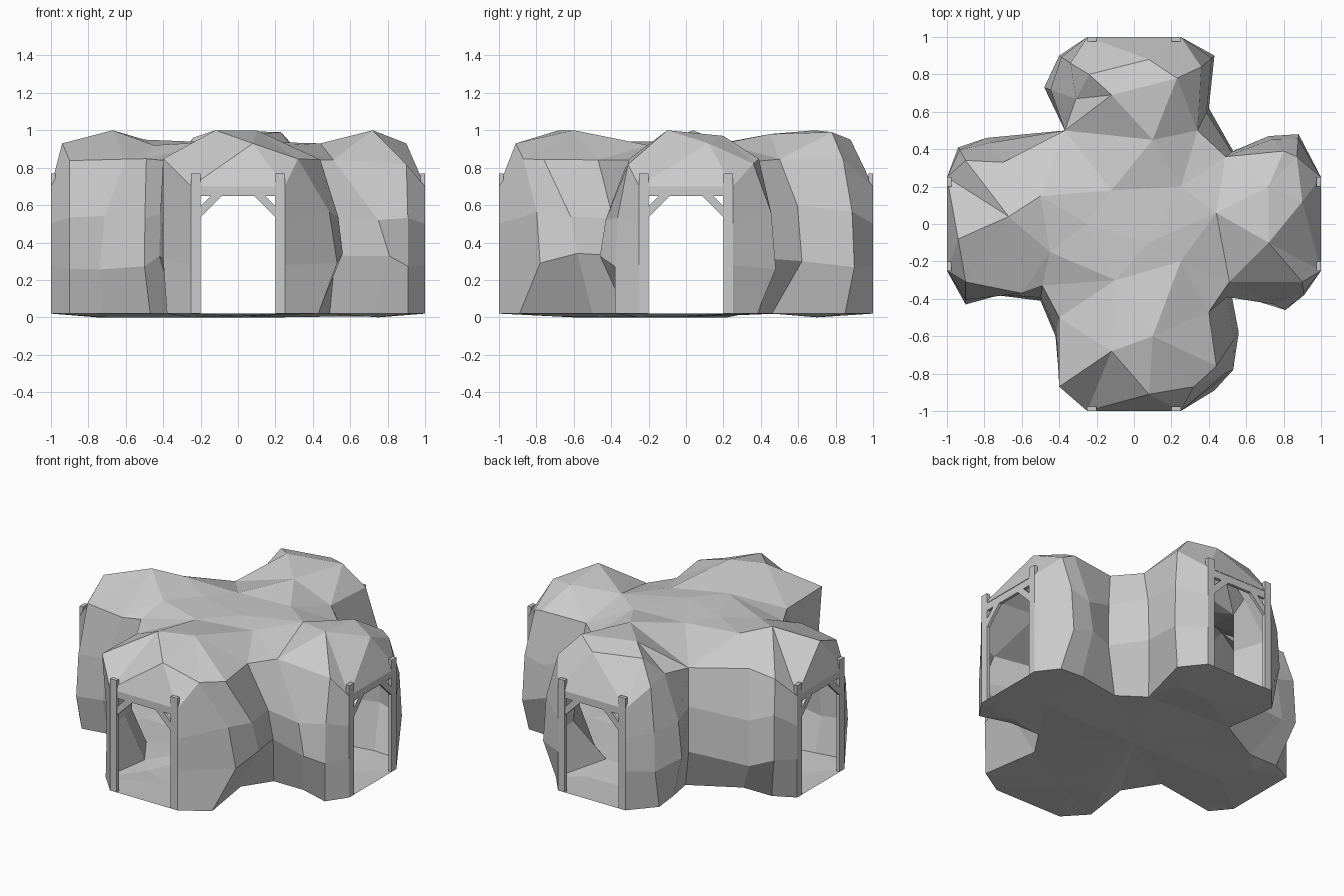
import bpy, bmesh, math, random
from mathutils import Vector, Matrix
from mathutils.geometry import delaunay_2d_cdt

if "Cube" in bpy.data.objects:
    bpy.data.objects.remove(bpy.data.objects["Cube"])

random.seed(4)

# Plan of the rock: five wall columns in each corner between two tunnel mouths,
# given at the ground, at the widest height and at the roof rim
BASE = [
    [(.43, -.89), (.37, -.50), (.49, -.32), (.71, -.32), (.91, -.38)],
    [(.90, .38), (.74, .39), (.44, .34), (.27, .46), (.37, .85)],
    [(-.39, .84), (-.37, .66), (-.34, .49), (-.65, .32), (-.86, .32)],
    [(-.90, -.37), (-.72, -.34), (-.47, -.30), (-.33, -.52), (-.38, -.86)],
]
WIDE = [
    [(.53, -.78), (.56, -.58), (.52, -.37), (.81, -.46), (.91, -.38)],
    [(.88, .48), (.72, .47), (.53, .39), (.40, .62), (.43, .90)],
    [(-.40, .90), (-.48, .73), (-.37, .50), (-.79, .46), (-.94, .41)],
    [(-.90, -.43), (-.74, -.38), (-.50, -.41), (-.42, -.60), (-.40, -.82)],
]
RIM = [
    [(.32, -.87), (.44, -.76), (.40, -.47), (.51, -.31), (.90, -.31)],
    [(.87, .36), (.80, .39), (.49, .36), (.34, .50), (.36, .84)],
    [(-.34, .86), (-.31, .67), (-.37, .50), (-.70, .33), (-.90, .34)],
    [(-.90, -.31), (-.60, -.37), (-.49, -.33), (-.40, -.50), (-.40, -.87)],
]
JAMBS = [((.25, -1), (1, -.25)), ((1, .25), (.25, 1)),
         ((-.25, 1), (-1, .25)), ((-1, -.25), (-.25, -1))]
# Roof bumps and dips
ROOF = [
    (-.67, .04, 1), (-.45, -.15, .92), (-.25, 0, .94), (.08, -.1, .94),
    (.44, .06, .93), (.72, -.1, 1), (.9, .12, .93), (-.94, -.08, .93),
    (-.12, .18, .93), (.25, .2, .93), (.1, .45, .98), (-.12, .69, 1),
    (.08, .88, .95), (.23, .78, .99), (-.12, -.68, 1), (.1, -.6, 1),
    (-.1, -.3, .94), (.25, -.2, .92), (.08, -.91, .93), (-.24, .8, .96),
    (.72, .2, .97), (-.5, .15, .95),
]
FLOOR = [(0, 0, 0), (.7, 0, .005), (-.7, 0, 0), (0, .7, 0), (0, -.7, .005),
         (.75, -.25, 0), (-.75, .22, 0), (.25, .7, 0), (-.25, -.6, 0)]


def make(name, bm):
    bmesh.ops.recalc_face_normals(bm, faces=bm.faces)
    me = bpy.data.meshes.new(name)
    bm.to_mesh(me)
    bm.free()
    ob = bpy.data.objects.new(name, me)
    bpy.context.collection.objects.link(ob)
    return ob


def fill(bm, loop, extra):
    """Triangulate a closed loop of vertices through extra inner points."""
    vs = loop + [bm.verts.new(p) for p in extra]
    res = delaunay_2d_cdt([v.co.xy for v in vs], [],
                          [list(range(len(loop)))], 1, 1e-5)
    for f in res[2]:
        ids = [res[3][i][0] for i in f]
        if len(set(ids)) == 3:
            bm.faces.new([vs[i] for i in ids])


# Rock shell: four corner walls, a faceted roof and a floor
bm = bmesh.new()
top, bottom = [], []
for base, wide, rim, (ja, jb) in zip(BASE, WIDE, RIM, JAMBS):
    mids = [Vector(w).lerp(Vector(r), .2) for w, r in zip(wide, rim)]
    rows = []
    # plan, height, height jitter, jamb height
    for plan, z, jit, jz in ((base, .02, 0, .02), (wide, .30, .05, .28),
                             (mids, .56, .05, .50), (rim, .83, .02, .70)):
        row = [bm.verts.new((*ja, jz))]
        row += [bm.verts.new((*p, z + random.uniform(-jit, jit))) for p in plan]
        row.append(bm.verts.new((*jb, jz)))
        rows.append(row)
    for lo, hi in zip(rows, rows[1:]):
        for i in range(len(lo) - 1):
            bm.faces.new((lo[i], lo[i + 1], hi[i + 1], hi[i]))
    bottom += rows[0]
    top += rows[-1]
fill(bm, top, ROOF)
fill(bm, bottom, FLOOR)
make("rock_tunnel_crossing", bm)


def beam(bm, centre, size, angle=0):
    m = (Matrix.Translation(centre) @ Matrix.Rotation(angle, 4, 'Y')
         @ Matrix.Diagonal((*size, 1)))
    bmesh.ops.create_cube(bm, size=1, matrix=m)


# Timber frame in each mouth: two posts, lintel and corner braces
for n, side in enumerate(("front", "right", "back", "left")):
    bm = bmesh.new()
    for s in (-1, 1):
        beam(bm, (s * .225, -.9875, .395), (.05, .025, .75))
        beam(bm, (s * .16, -.9875, .605), (.17, .02, .04), s * math.radians(45))
    beam(bm, (0, -.9875, .675), (.46, .02, .05))
    bm.transform(Matrix.Rotation(n * math.pi / 2, 4, 'Z'))
    make(side + "_timber_frame", bm)
